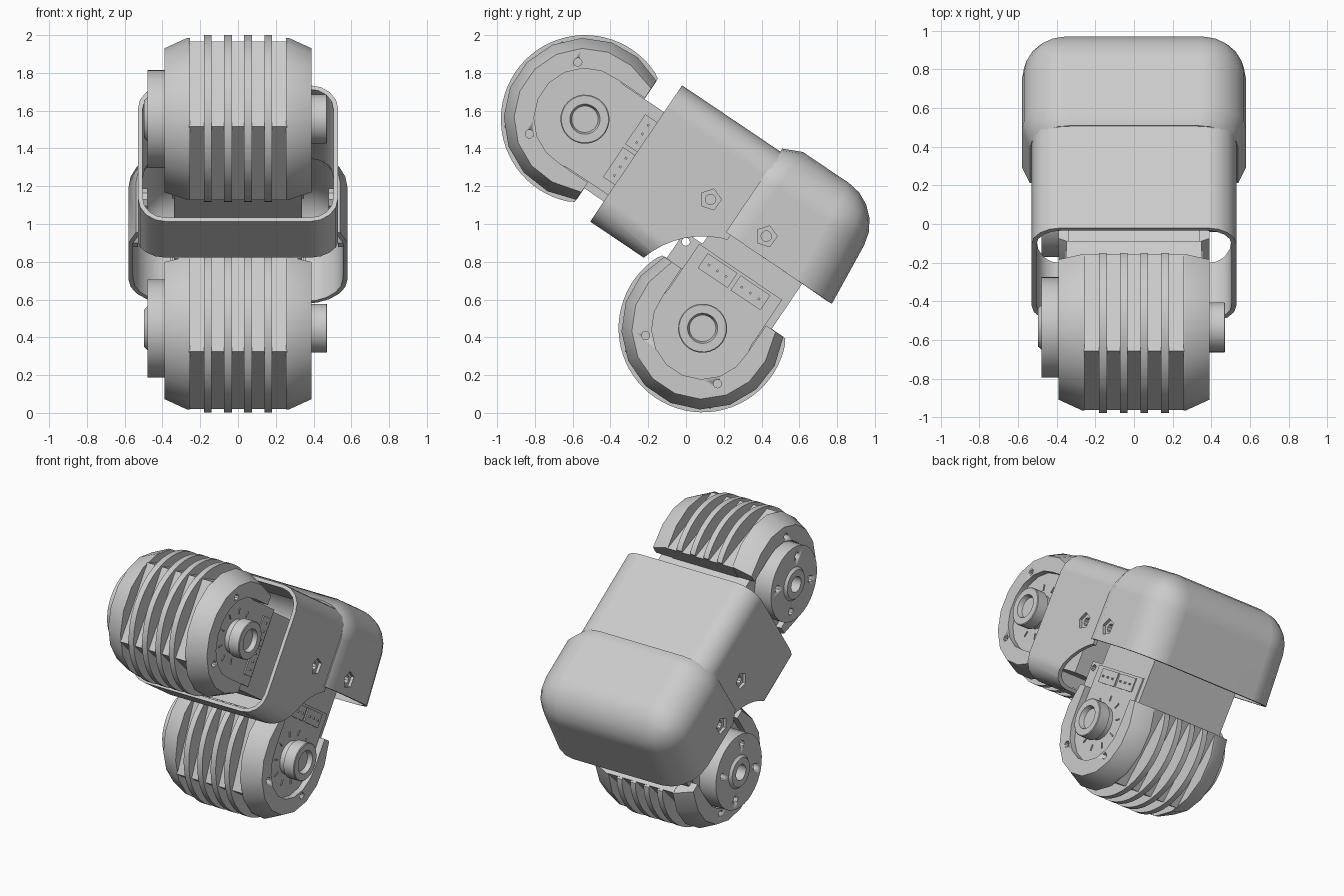
import bpy, bmesh, math
from mathutils import Matrix, Vector

old = bpy.data.objects.get("Cube")
if old:
    bpy.data.objects.remove(old, do_unlink=True)

grey = bpy.data.materials.new("plain grey")
grey.use_nodes = True
grey.diffuse_color = (0.6, 0.6, 0.6, 1)
grey.node_tree.nodes["Principled BSDF"].inputs["Base Color"].default_value = (0.6, 0.6, 0.6, 1)


def frame(y, z, degrees):
    return Matrix.Translation((0, y, z)) @ Matrix.Rotation(math.radians(degrees), 4, 'X')


def activate(obj):
    bpy.ops.object.select_all(action='DESELECT')
    obj.select_set(True)
    bpy.context.view_layer.objects.active = obj


def finish(name, bm, mat, smooth=30):
    bmesh.ops.remove_doubles(bm, verts=bm.verts, dist=0.0001)
    bmesh.ops.recalc_face_normals(bm, faces=bm.faces)
    mesh = bpy.data.meshes.new(name)
    bm.to_mesh(mesh)
    bm.free()
    obj = bpy.data.objects.new(name, mesh)
    bpy.context.collection.objects.link(obj)
    obj.matrix_world = mat
    mesh.materials.append(grey)
    activate(obj)
    if smooth:
        bpy.ops.object.shade_smooth_by_angle(angle=math.radians(smooth))
    return obj


def skin(rings, closed_profile=True, loop=False):
    """Join equal rings of points with quads."""
    bm = bmesh.new()
    rows = [[bm.verts.new(p) for p in ring] for ring in rings]
    n = len(rows[0])
    for i in range(len(rows) if loop else len(rows) - 1):
        a, b = rows[i], rows[(i + 1) % len(rows)]
        for j in range(n if closed_profile else n - 1):
            k = (j + 1) % n
            bm.faces.new((a[j], a[k], b[k], b[j]))
    return bm, rows


def lathe(name, profile, mat, steps=28):
    """Spin (x, radius) points about the local x axis."""
    rings = []
    for i in range(steps):
        t = math.tau * i / steps
        rings.append([(x, r * math.cos(t), r * math.sin(t)) for x, r in profile])
    bm, _ = skin(rings, False, True)
    return finish(name, bm, mat)


def rod(name, x0, x1, r, y, z, mat, steps=16):
    return lathe(name, [(x0, 0), (x0, r), (x1, r), (x1, 0)],
                 mat @ Matrix.Translation((0, y, z)), steps)


def box(name, lo, hi, mat):
    bm = bmesh.new()
    bmesh.ops.create_cube(bm, size=1)
    for v in bm.verts:
        v.co = Vector([lo[i] if v.co[i] < 0 else hi[i] for i in range(3)])
    return finish(name, bm, mat, 0)


def cut(obj, cutters):
    for c in cutters:
        activate(obj)
        m = obj.modifiers.new("cut", 'BOOLEAN')
        m.operation, m.solver, m.object = 'DIFFERENCE', 'EXACT', c
        bpy.ops.object.modifier_apply(modifier=m.name)
        bpy.data.objects.remove(c, do_unlink=True)


def thicken(obj, t):
    activate(obj)
    m = obj.modifiers.new("wall", 'SOLIDIFY')
    m.thickness, m.offset = t, -1
    bpy.ops.object.modifier_apply(modifier=m.name)


def even_shading(obj):
    """Keep large panels flat while the rounded corners stay smooth."""
    activate(obj)
    bpy.ops.object.shade_smooth_by_angle(angle=math.radians(35))
    m = obj.modifiers.new("even normals", 'WEIGHTED_NORMAL')
    m.keep_sharp, m.weight = True, 100


def horseshoe(name, outline, mat, steps, inner=0.27):
    """Open ring around the joint; its two legs run straight and end flat."""
    start = math.radians(62)
    xs = [outline[0][0], outline[-1][0]]
    rings = []
    for i in range(steps + 1):
        t = start + (math.tau - 2 * start) * i / steps
        c, s = math.cos(t), math.sin(t)
        r_in = inner / abs(s) if c > 0 else inner
        pts = [(xs[0], r_in)] + outline + [(xs[1], r_in)]
        flat = i in (0, steps)
        rings.append([(x, 0.2 if flat else r * c, r * s) for x, r in pts])
    bm, rows = skin(rings)
    bm.faces.new(rows[0])
    bm.faces.new(rows[-1])
    return finish(name, bm, mat)


def joint(label, mat):
    # Chamfered side rims with through holes
    for s, side in ((1, "left"), (-1, "right")):
        rim = horseshoe(f"{label}_{side}_rim",
                        [(s * 0.255, 0.43), (s * 0.27, 0.43), (s * 0.39, 0.375)], mat, 11)
        cut(rim, [rod("cutter", -0.6, 0.6, 0.022, -0.2, k * 0.229, mat, 10) for k in (-1, 1)])
    # Drum of three flat facets between the rims, crossed by round fins
    facets = [(0.43 * math.cos(math.radians(62 + a)), 0.43 * math.sin(math.radians(62 + a)))
              for a in (0, 78.7, 157.3, 236)]
    bm, rows = skin([[(x, y, z) for y, z in facets] for x in (-0.26, 0.26)])
    bm.faces.new(rows[0])
    bm.faces.new(rows[1])
    finish(label + "_drum", bm, mat, 0)
    for i, x in enumerate((-0.16, -0.053, 0.053, 0.16)):
        horseshoe(f"{label}_fin_{i + 1}", [(x - 0.02, 0.445), (x + 0.02, 0.445)], mat, 44, 0.28)
    # Motor body: round nose, then a box running into the link
    rod(label + "_motor_nose", -0.35, 0.35, 0.275, 0, 0, mat, 24)
    box(label + "_motor_body", (-0.35, 0, -0.265), (0.35, 0.36, 0.265), mat)
    box(label + "_motor_mount", (-0.34, 0.13, -0.305), (0.34, 0.62, 0.25), mat)
    # Connector panels with pins on both sides
    for s in (-1, 1):
        for k in (-1, 1):
            lo, hi = sorted((k * 0.01, k * 0.2))
            xa, xb = sorted((s * 0.35, s * 0.358))
            box(label + "_connector", (xa, 0.25, lo), (xb, 0.345, hi), mat)
            for j in range(3):
                z = k * (0.05 + 0.055 * j)
                box(label + "_pin", (s * 0.362 - 0.006, 0.29, z - 0.006),
                    (s * 0.362 + 0.006, 0.302, z + 0.006), mat)
    # Radial marks on the bearing face
    for i in range(10):
        turn = mat @ Matrix.Rotation(math.tau * i / 10, 4, 'X')
        box(label + "_mark", (0.345, 0.15, -0.004), (0.356, 0.19, 0.004), turn)
    # Idler boss on the left, drive disc on the right
    lathe(label + "_boss", [(0.34, 0), (0.34, 0.115), (0.39, 0.115), (0.39, 0.13), (0.468, 0.13),
                            (0.472, 0.125), (0.472, 0.08), (0.44, 0.07), (0.44, 0)], mat)
    disc = lathe(label + "_drive_disc",
                 [(-0.34, 0), (-0.34, 0.26), (-0.48, 0.26), (-0.48, 0.115), (-0.497, 0.1),
                  (-0.497, 0.055), (-0.43, 0.055), (-0.43, 0)], mat, 36)
    a = 0.19 / math.sqrt(2)
    cut(disc, [rod("cutter", -0.6, -0.42, 0.024, p * a, q * a, mat, 10)
               for p in (-1, 1) for q in (-1, 1)])
    # Screw head on the middle facet, its axis pointing away from the link
    rod(label + "_drum_screw", 0.3, 0.342, 0.033, 0, 0,
        mat @ Matrix.Rotation(-math.pi / 2, 4, 'Z'), 5).scale.x = -1


upper = frame(-0.535, 1.555, -34)
lower = frame(0.088, 0.448, 56)
link = frame(0.2, 0.94, -34)
joint("upper_joint", upper)
joint("lower_joint", lower)

# Mounting tabs of the lower joint
for xa in (-0.34, 0.29):
    tab = box("mounting_tab", (xa, 0.2, 0.25), (xa + 0.05, 0.37, 0.365), lower)
    cut(tab, [rod("cutter", -0.6, 0.6, 0.022, 0.33, 0.33, lower, 10)])

# Sleeve: rounded rectangular tube
section = []
for cx, cz, a0 in ((1, 1, 0), (-1, 1, 90), (-1, -1, 180), (1, -1, 270)):
    for k in range(5):
        t = math.radians(a0 + 22.5 * k)
        section.append((cx * 0.38 + 0.15 * math.cos(t), 0.1 + cz * 0.285 + 0.15 * math.sin(t)))
bm, _ = skin([[(x, y, z) for x, z in section] for y in (-0.627, 0.03)])
sleeve = finish("sleeve", bm, link)
thicken(sleeve, 0.025)
cut(sleeve, [rod("cutter", -0.8, 0.8, 0.487, 0, 0, lower, 48)])

# Cap: rounded box open below and towards the sleeve
bm = bmesh.new()
bmesh.ops.create_cube(bm, size=1)
for v in bm.verts:
    top, back = v.co.z > 0, v.co.y > 0
    v.co = Vector((v.co.x * 1.16, (0.625 if top else 0.677) if back else 0.1, 0.6 if top else 0.02))
bm.normal_update()
opened = [f for f in bm.faces if f.normal.y < -0.9 or f.normal.z < -0.9]
soft = [e for e in bm.edges if not any(f in opened for f in e.link_faces)]
bmesh.ops.bevel(bm, geom=soft, offset=0.23, segments=5, profile=0.5, affect='EDGES')
bm.normal_update()
bmesh.ops.delete(bm, geom=[f for f in bm.faces if f.normal.y < -0.9 or f.normal.z < -0.9],
                 context='FACES')
# Lip that tapers down onto the sleeve
lip = [e for e in bm.edges if e.is_boundary and all(v.co.y < 0.11 for v in e.verts)]
for v in bmesh.ops.extrude_edge_only(bm, edges=lip)["geom"]:
    if isinstance(v, bmesh.types.BMVert):
        v.co = Vector((v.co.x * 0.93, 0, 0.02 + (v.co.z - 0.02) * 0.92))
cap = finish("cap", bm, link, 35)
thicken(cap, 0.025)

# Five-sided bolt pockets on both sides of sleeve and cap
for obj, y, z, x in ((sleeve, 0.13, 1.13, 0.53), (cap, 0.425, 0.935, 0.58)):
    spot = frame(y, z, 0)
    for s in (-1, 1):
        a, b = sorted((s * (x - 0.1), s * (x + 0.1)))
        cut(obj, [rod("cutter", a, b, 0.058, 0, 0, spot, 5)])
        lathe(obj.name + "_bolt", [(s * (x - 0.05), 0.06), (s * (x - 0.02), 0.06),
                                   (s * (x - 0.02), 0.028), (s * (x - 0.05), 0.028),
                                   (s * (x - 0.05), 0)], spot, 10)
    even_shading(obj)
